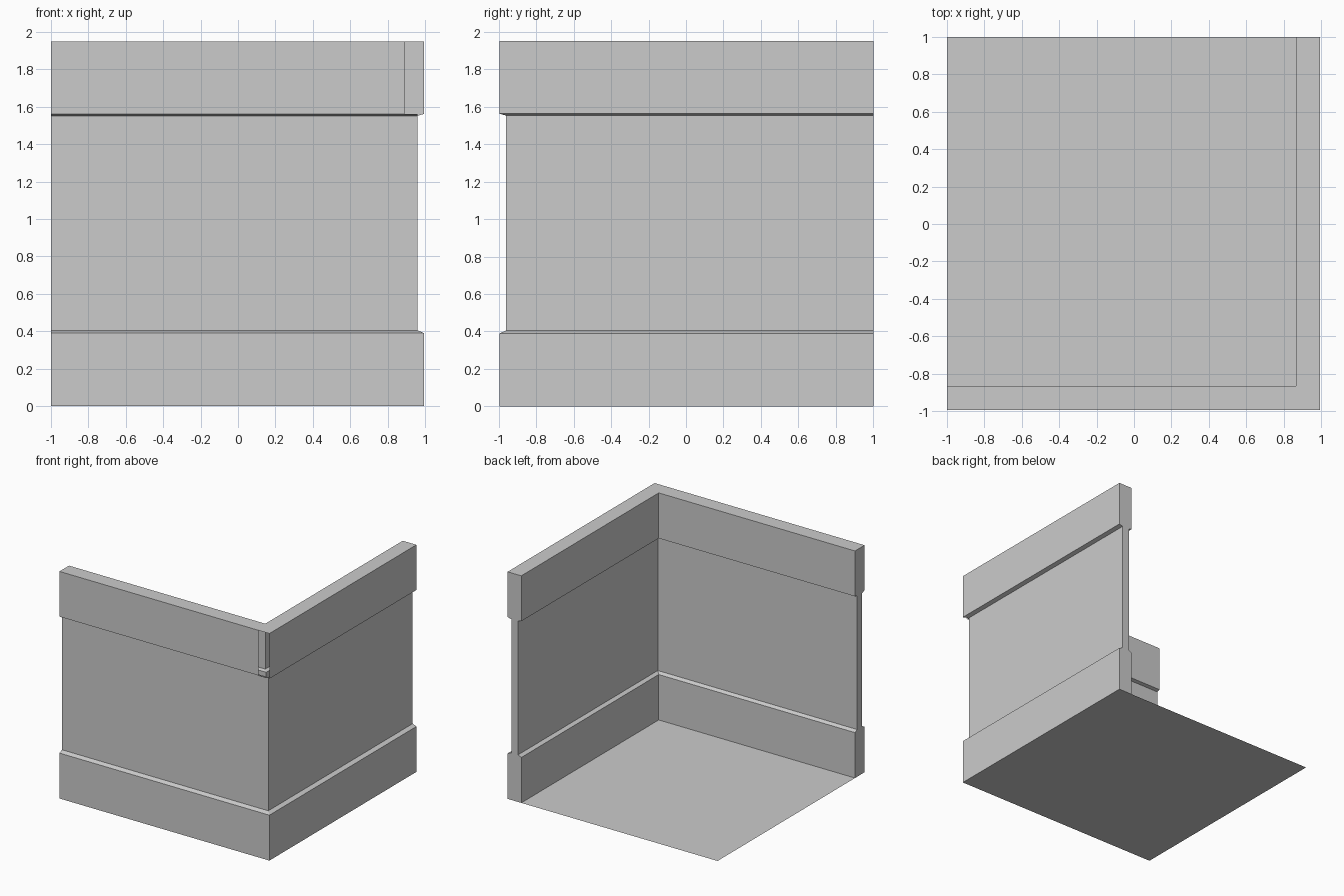
import bpy
import bmesh

cube = bpy.data.objects.get("Cube")
if cube:
    bpy.data.objects.remove(cube, do_unlink=True)

GREY = (0.6, 0.6, 0.6, 1)
grey = bpy.data.materials.new("plain_grey")
grey.use_nodes = True
grey.diffuse_color = GREY
grey.node_tree.nodes["Principled BSDF"].inputs["Base Color"].default_value = GREY


def add_object(name, bm):
    mesh = bpy.data.meshes.new(name)
    bm.to_mesh(mesh)
    bm.free()
    mesh.materials.append(grey)
    obj = bpy.data.objects.new(name, mesh)
    bpy.context.collection.objects.link(obj)
    return obj


# Floor sheet under the two walls
OUT_X, OUT_Y = 0.995, -0.995
bm = bmesh.new()
corners = [(-1, OUT_Y), (OUT_X, OUT_Y), (OUT_X, 1), (-1, 1)]
bm.faces.new([bm.verts.new((x, y, 0)) for x, y in corners])
add_object("floor", bm)

# Wall cross-section: depth from the outer side, height
OUTER = [(0, 0), (0, 0.39), (0.035, 0.405), (0.035, 1.552), (0, 1.562), (0, 1.95)]
INNER = [(0.13, 1.95), (0.13, 1.56), (0.1, 1.552), (0.1, 0.405), (0.13, 0.39), (0.13, 0)]
profile = OUTER + INNER

# Sweep the section around the mitred corner
bm = bmesh.new()
start = [bm.verts.new((-1, OUT_Y + d, z)) for d, z in profile]
corner = [bm.verts.new((OUT_X - d, OUT_Y + d, z)) for d, z in profile]
end = [bm.verts.new((OUT_X - d, 1, z)) for d, z in profile]
strips = []
for a, b in ((start, corner), (corner, end)):
    for i in range(len(profile) - 1):
        strips.append(bm.faces.new((a[i], b[i], b[i + 1], a[i + 1])))
bm.faces.new(start[::-1])
bm.faces.new(end)


# Open notch in the front of the upper band, beside the corner
def open_strip(face, x):
    geom = [face] + list(face.edges) + list(face.verts)
    cut = bmesh.ops.bisect_plane(bm, geom=geom, plane_co=(x, 0, 0), plane_no=(1, 0, 0))
    pieces = [f for f in cut["geom"] if isinstance(f, bmesh.types.BMFace)]
    right = [f for f in pieces if f.calc_center_median().x > x]
    bmesh.ops.delete(bm, geom=right, context="FACES")


band, lip = strips[4], strips[3]
open_strip(band, 0.89)
open_strip(lip, 0.96)
add_object("corner_walls", bm)
